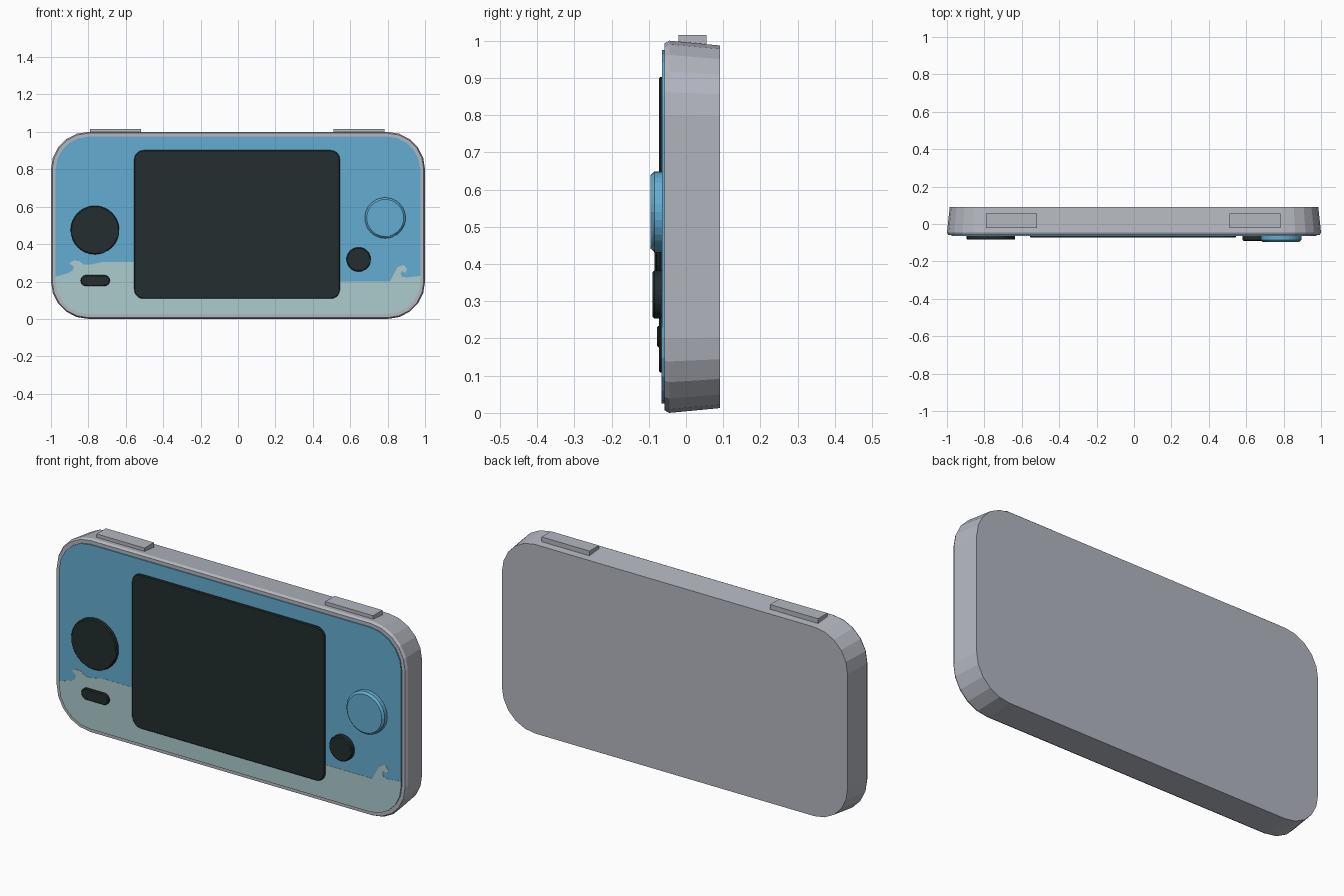
import bpy, bmesh, math

if "Cube" in bpy.data.objects:
    bpy.data.objects.remove(bpy.data.objects["Cube"])


def material(name, rgb):
    m = bpy.data.materials.new(name)
    lin = [(c / 255 / 12.92) if c < 10 else ((c / 255 + 0.055) / 1.055) ** 2.4 for c in rgb]
    m.diffuse_color = (*lin, 1)
    m.use_nodes = True
    m.node_tree.nodes["Principled BSDF"].inputs["Base Color"].default_value = m.diffuse_color
    return m


GREY = material("shell grey", (180, 183, 192))
BLUE = material("sky blue", (100, 173, 209))
FOAM = material("pale sea green", (172, 203, 205))
DARK = material("near black", (35, 45, 46))


def rounded(cx, cz, hx, hz, r, seg=5):
    """Rounded rectangle outline in the x-z plane, starting at the right side."""
    pts = []
    for i, (sx, sz) in enumerate([(1, 1), (-1, 1), (-1, -1), (1, -1)]):
        for k in range(seg + 1):
            a = math.pi / 2 * (i + k / seg)
            p = (cx + sx * (hx - r) + r * math.cos(a), cz + sz * (hz - r) + r * math.sin(a))
            if not pts or math.dist(p, pts[-1]) > 1e-5:
                pts.append(p)
    if math.dist(pts[0], pts[-1]) < 1e-5:
        pts.pop()
    return pts


def loft(name, sections, mat):
    """Join matching outlines at successive y depths and cap both ends."""
    bm = bmesh.new()
    rings = [[bm.verts.new((x, y, z)) for x, z in pts] for y, pts in sections]
    n = len(rings[0])
    for a, b in zip(rings, rings[1:]):
        for i in range(n):
            j = (i + 1) % n
            bm.faces.new((a[i], a[j], b[j], b[i]))
    bm.faces.new(rings[0])
    bm.faces.new(rings[-1][::-1])
    bmesh.ops.recalc_face_normals(bm, faces=bm.faces)
    me = bpy.data.meshes.new(name)
    bm.to_mesh(me)
    bm.free()
    me.materials.append(mat)
    ob = bpy.data.objects.new(name, me)
    bpy.context.collection.objects.link(ob)
    return ob


def raised(name, cx, cz, hx, hz, r, front, bevel, mat, seg=8):
    """Part standing out of the faceplate with a chamfered front edge."""
    loft(name, [(-0.06, rounded(cx, cz, hx, hz, r, seg)),
                (front + bevel, rounded(cx, cz, hx, hz, r, seg)),
                (front, rounded(cx, cz, hx - bevel, hz - bevel, r - bevel * 0.99, seg))], mat)


# Tapered shell with a chamfered front lip
loft("shell", [(0.092, rounded(0, 0.5, 0.985, 0.487, 0.19)),
               (-0.045, rounded(0, 0.5, 1.0, 0.5, 0.2)),
               (-0.058, rounded(0, 0.5, 0.993, 0.493, 0.193))], GREY)

# Faceplate
loft("faceplate", [(-0.05, rounded(0, 0.5, 0.975, 0.475, 0.178)),
                   (-0.064, rounded(0, 0.5, 0.975, 0.475, 0.178))], BLUE)

# Wave painted across the lower faceplate
bottom = [p for p in rounded(0, 0.5, 0.975, 0.475, 0.178) if p[1] < 0.21]
crest = [(0.975, 0.23), (0.905, 0.222), (0.877, 0.224), (0.868, 0.242), (0.878, 0.256),
         (0.897, 0.246), (0.903, 0.268), (0.887, 0.288), (0.855, 0.278), (0.832, 0.24),
         (0.812, 0.2), (0.5, 0.2), (0.5, 0.3), (-0.72, 0.305), (-0.79, 0.29),
         (-0.825, 0.29), (-0.85, 0.31), (-0.88, 0.312), (-0.903, 0.297), (-0.877, 0.28),
         (-0.885, 0.258), (-0.91, 0.245), (-0.975, 0.225)]
wave = bottom + crest
loft("wave_panel", [(-0.06, wave), (-0.0652, wave)], FOAM)

# Screen and controls
raised("screen", -0.005, 0.505, 0.55, 0.397, 0.05, -0.073, 0.004, DARK, 5)
raised("thumb_pad", -0.765, 0.475, 0.13, 0.13, 0.13, -0.084, 0.005, DARK)
raised("pill_button", -0.763, 0.205, 0.078, 0.029, 0.029, -0.078, 0.004, DARK)
raised("small_button", 0.645, 0.318, 0.065, 0.065, 0.065, -0.09, 0.005, DARK)
raised("large_button", 0.787, 0.54, 0.109, 0.109, 0.109, -0.095, 0.01, BLUE)

# Shoulder buttons
for name, x in (("left_shoulder_button", -0.655), ("right_shoulder_button", 0.648)):
    bpy.ops.mesh.primitive_cube_add(size=1, location=(x, 0.0175, 0.9925))
    ob = bpy.context.object
    ob.name = name
    ob.scale = (0.273, 0.076, 0.045)
    ob.data.materials.append(GREY)
